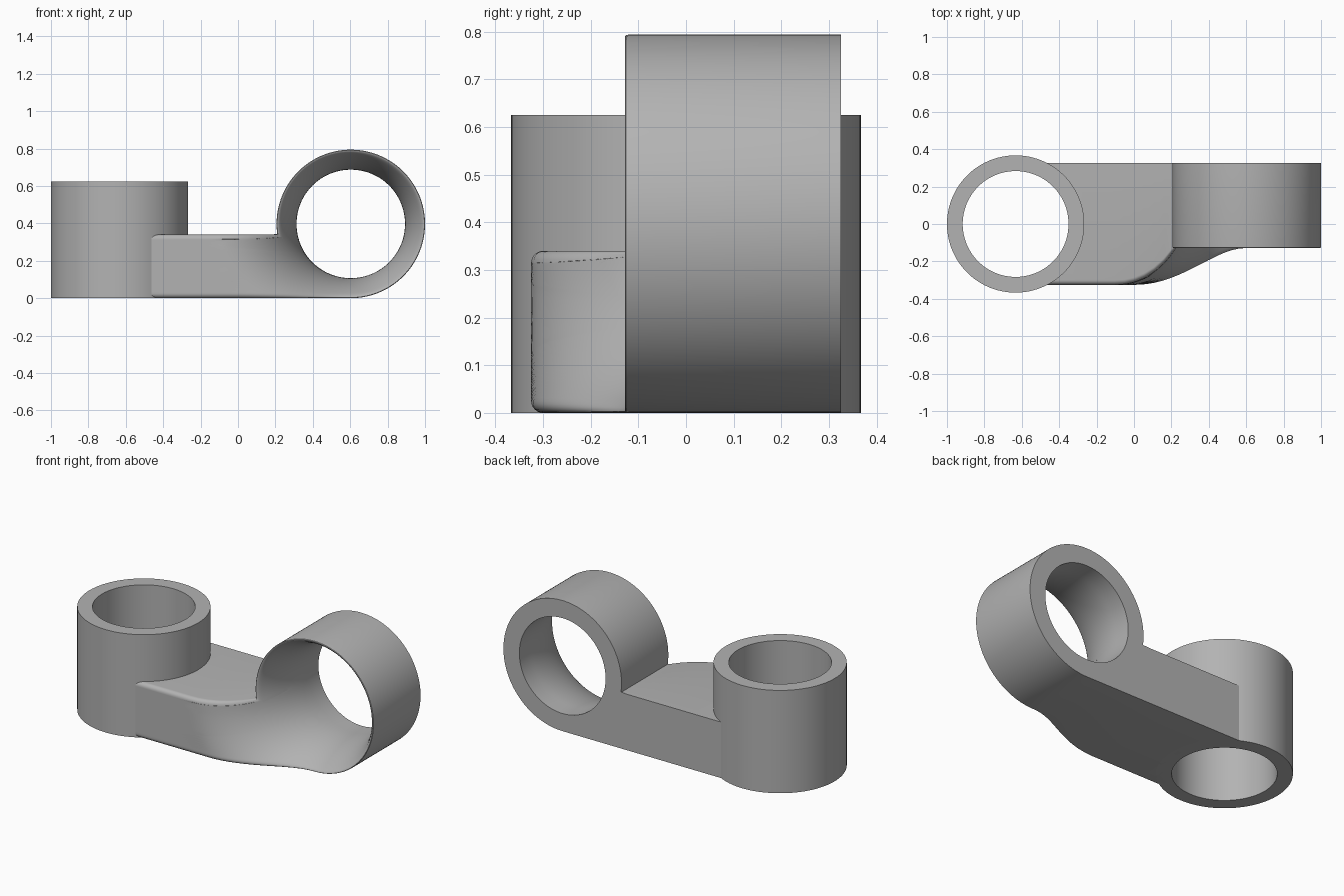
import bpy
import bmesh
from math import sin, cos, pi, asin, sqrt

if "Cube" in bpy.data.objects:
    bpy.data.objects.remove(bpy.data.objects["Cube"], do_unlink=True)

metal = bpy.data.materials.new("plain_grey")
metal.use_nodes = True
grey = (0.45, 0.45, 0.45, 1)
metal.diffuse_color = grey
metal.node_tree.nodes["Principled BSDF"].inputs["Base Color"].default_value = grey

TUBE_X, TUBE_OUT, TUBE_IN, TUBE_H = -0.633, 0.367, 0.283, 0.625
RING_X, RING_Z, RING_OUT, RING_IN = 0.603, 0.397, 0.397, 0.29
ARM_TOP, DEPTH = 0.34, 0.325          # arm height, half depth
FLARE_R, FLARE_Y = 0.70, 0.55         # outer radius and depth of the flare
FILLET = 0.025


def loft(name, loops):
    """Closed solid through matching closed loops, last joined to first."""
    bm = bmesh.new()
    rows = [[bm.verts.new(p) for p in loop] for loop in loops]
    n = len(rows[0])
    for a, b in zip(rows, rows[1:] + rows[:1]):
        for i in range(n):
            j = (i + 1) % n
            bm.faces.new((a[i], a[j], b[j], b[i]))
    bmesh.ops.recalc_face_normals(bm, faces=bm.faces)
    mesh = bpy.data.meshes.new(name)
    bm.to_mesh(mesh)
    bm.free()
    mesh.materials.append(metal)
    ob = bpy.data.objects.new(name, mesh)
    bpy.context.collection.objects.link(ob)
    return ob


def select(ob):
    bpy.ops.object.select_all(action='DESELECT')
    ob.select_set(True)
    bpy.context.view_layer.objects.active = ob


def smooth(ob):
    select(ob)
    bpy.ops.object.shade_smooth_by_angle(angle=pi / 6)


# Upright tube
def circle(r, z, n=96):
    return [(TUBE_X + r * cos(2 * pi * i / n), r * sin(2 * pi * i / n), z)
            for i in range(n)]


tube = loft("upright_tube", [circle(TUBE_OUT, 0), circle(TUBE_OUT, TUBE_H),
                             circle(TUBE_IN, TUBE_H), circle(TUBE_IN, 0)])
smooth(tube)

# Arm and ring: side outline, inset by d
ARC, TOP, END, BOTTOM = 90, 16, 6, 30


def span(a, b, n):
    return [a + (b - a) * i / n for i in range(n)]


def outline(d):
    r, top = RING_OUT - d, ARM_TOP - d
    corner = 2 * pi + pi + asin((RING_Z - top) / r)
    pts = [(RING_X + r * cos(a), RING_Z + r * sin(a))
           for a in span(1.5 * pi, corner, ARC)]
    pts += [(x, top) for x in span(RING_X + r * cos(corner), TUBE_X, TOP)]
    pts += [(TUBE_X, z) for z in span(top, d, END)]
    pts += [(x, d) for x in span(TUBE_X, RING_X, BOTTOM)]
    return pts


def hole():
    corner = 3 * pi + asin((RING_Z - ARM_TOP) / RING_OUT)
    angles = span(1.5 * pi, corner, ARC)
    angles += span(corner, 3.5 * pi, TOP + END + BOTTOM)
    return [(RING_X + RING_IN * cos(a), RING_Z + RING_IN * sin(a)) for a in angles]


def front(x, z):
    """Front depth: flat arm that flares elliptically into the hole."""
    r = sqrt((x - RING_X) ** 2 + (z - RING_Z) ** 2)
    k = min(1, max(0, (FLARE_R - r) / (FLARE_R - RING_IN)))
    return -DEPTH + FLARE_Y * (1 - sqrt(1 - k * k))


rim = hole()
loops = [[(x, DEPTH, z) for x, z in outline(0)]]
# Rounded front edge
for i in range(7):
    a = i / 6 * pi / 2
    loops.append([(x, front(x, z) + FILLET * (1 - sin(a)), z)
                  for x, z in outline(FILLET * (1 - cos(a)))])
# Flared front face
inner = outline(FILLET)
for i in range(1, 25):
    t = 1 - (1 - i / 24) ** 1.7
    row = []
    for (px, pz), (hx, hz) in zip(inner, rim):
        x, z = px + (hx - px) * t, pz + (hz - pz) * t
        row.append((x, front(x, z), z))
    loops.append(row)
# Bore to the back
loops.append([(x, DEPTH, z) for x, z in rim])
arm = loft("arm_with_ring", loops)

# Clear the arm out of the tube bore
cut_r = (TUBE_OUT + TUBE_IN) / 2 - 0.005
bpy.ops.mesh.primitive_cylinder_add(vertices=96, radius=cut_r, depth=3,
                                    location=(TUBE_X, 0, 0))
cutter = bpy.context.object
cutter.name = "bore_cutter"
cutter.hide_render = True
cutter.data.materials.append(metal)
mod = arm.modifiers.new("bore", 'BOOLEAN')
mod.operation = 'DIFFERENCE'
mod.solver = 'EXACT'
mod.object = cutter
select(arm)
bpy.ops.object.modifier_apply(modifier=mod.name)
bpy.data.objects.remove(cutter, do_unlink=True)
smooth(arm)
